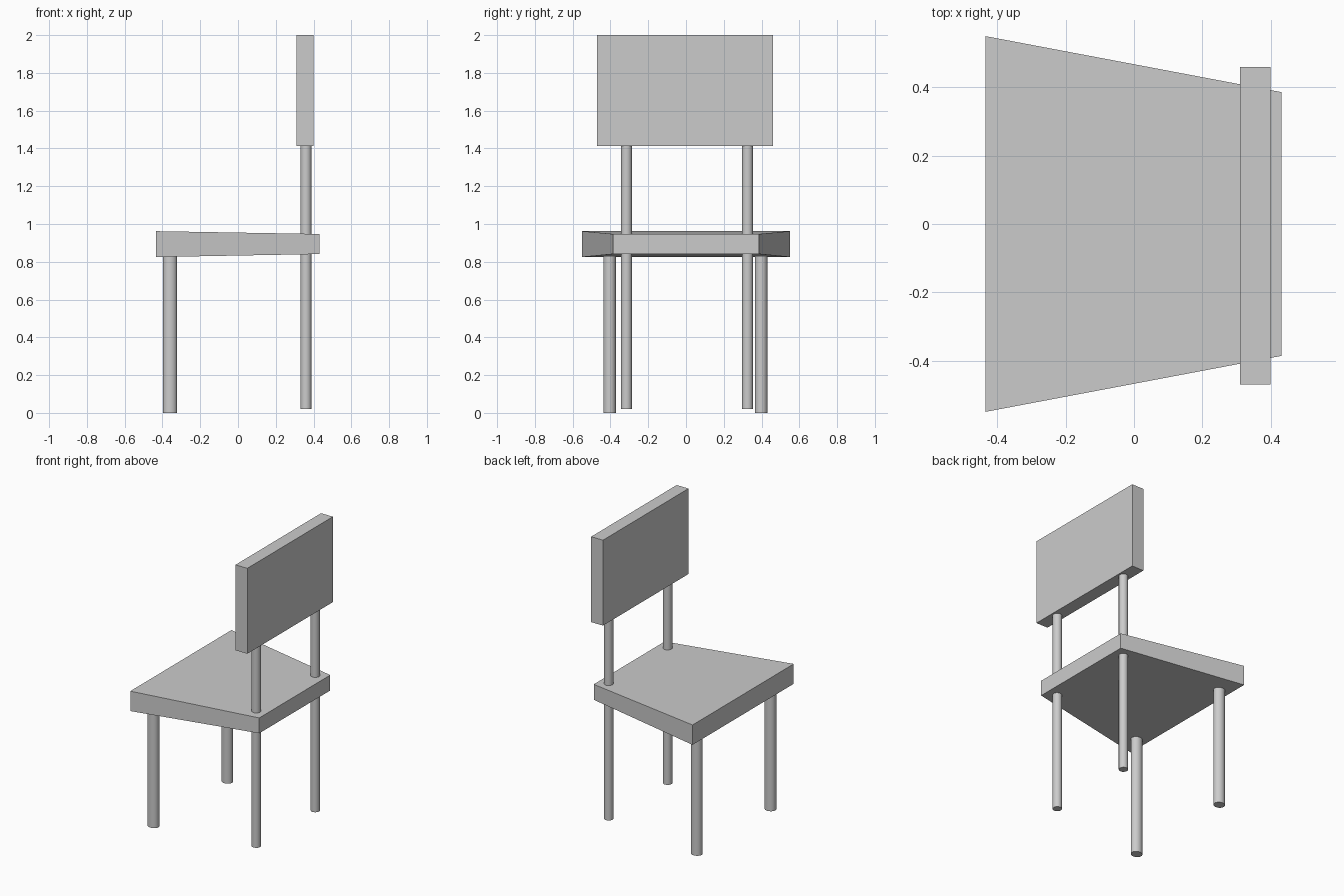
import bpy
import bmesh
from math import radians

if "Cube" in bpy.data.objects:
    bpy.data.objects.remove(bpy.data.objects["Cube"])


def block(name, x0, x1, y0, y1, z0, z1):
    """Box spanning the given limits."""
    bpy.ops.mesh.primitive_cube_add(size=1)
    ob = bpy.context.object
    ob.name = ob.data.name = name
    for v in ob.data.vertices:
        v.co = (x1 if v.co.x > 0 else x0,
                y1 if v.co.y > 0 else y0,
                z1 if v.co.z > 0 else z0)
    return ob


def post(name, x, y, rx, ry, z0, z1):
    """Upright round post, slightly oval in plan if rx and ry differ."""
    bpy.ops.mesh.primitive_cylinder_add(
        vertices=32, radius=1, depth=z1 - z0, location=(x, y, (z0 + z1) / 2))
    ob = bpy.context.object
    ob.name = ob.data.name = name
    ob.scale = (rx, ry, 1)
    bpy.ops.object.transform_apply(location=False, rotation=False, scale=True)
    bpy.ops.object.shade_smooth_by_angle(angle=radians(30))
    return ob


# Seat: tapers in width and thickness towards the backrest
seat = block("seat", -0.435, 0.432, -0.55, 0.55, 0.825, 0.962)
z_mid = 0.894
for v in seat.data.vertices:
    if v.co.x > 0:
        v.co.y *= 0.386 / 0.55
        v.co.z = z_mid + (0.053 if v.co.z > z_mid else -0.053)

# Backrest panel
block("backrest", 0.31, 0.40, -0.47, 0.46, 1.412, 2.0)

# Thick legs under the wide edge of the seat
for side, y in (("right", -0.404), ("left", 0.398)):
    post("front_leg_" + side, -0.36, y, 0.038, 0.034, 0.0, 0.84)

# Thin rear legs running through the seat up to the backrest
for side, y in (("right", -0.315), ("left", 0.326)):
    post("back_post_" + side, 0.36, y, 0.029, 0.029, 0.02, 1.42)
